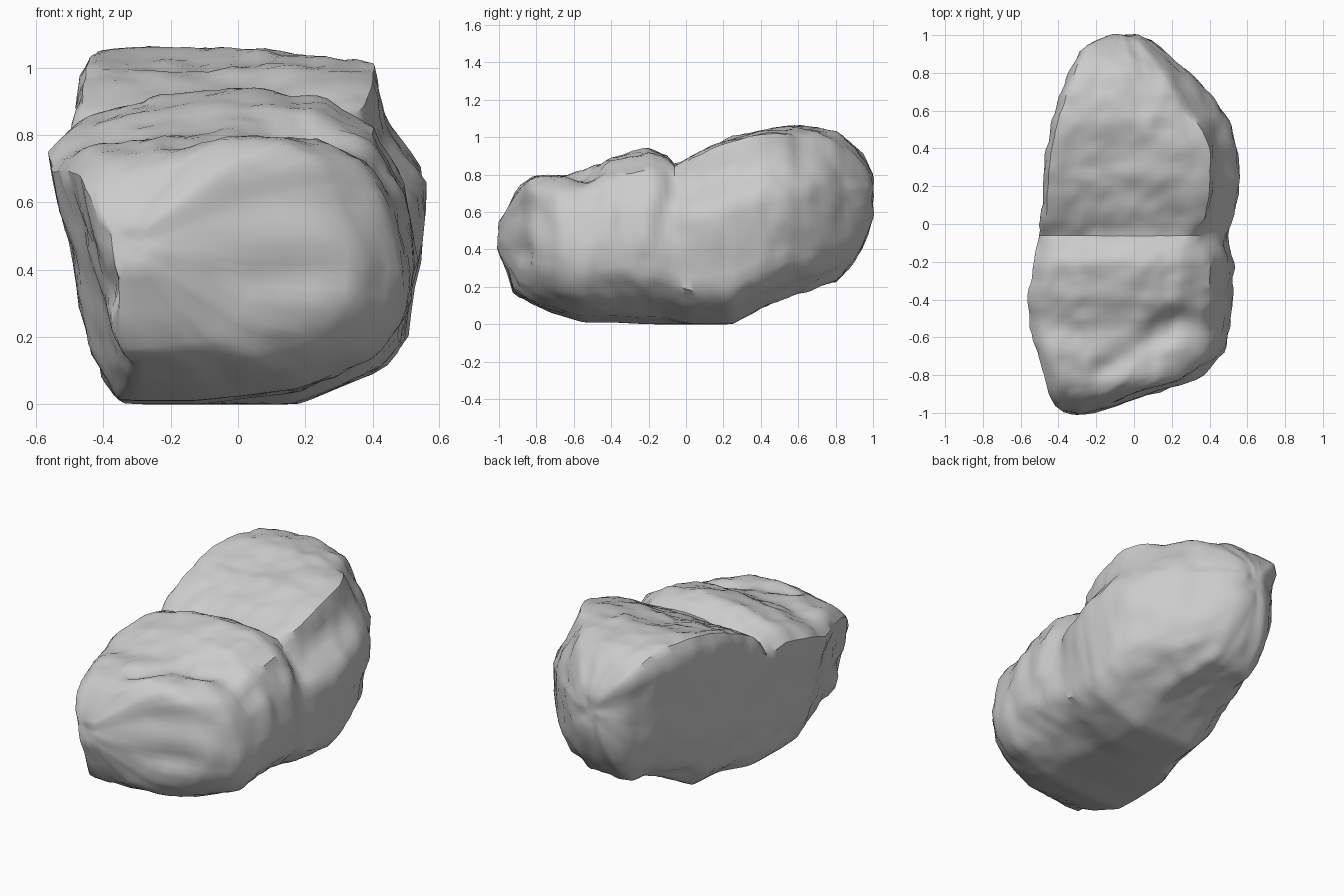
import bpy
import bmesh
import math
from mathutils import Vector, noise

default_cube = bpy.data.objects.get("Cube")
if default_cube:
    bpy.data.objects.remove(default_cube, do_unlink=True)

# Stations along the boulder: y, left edge, right edge, underside, top
STATIONS = [
    (-1, -.38, -.22, .38, .54), (-.96, -.42, -.08, .27, .62),
    (-.92, -.44, .06, .16, .72), (-.83, -.47, .34, .11, .8),
    (-.68, -.51, .48, .05, .83), (-.55, -.55, .51, .01, .83),
    (-.4, -.56, .52, .01, .9), (-.2, -.54, .53, 0, .95),
    (-.1, -.52, .52, 0, .91), (-.06, -.51, .51, 0, .86),
    (.05, -.5, .52, 0, .91), (.25, -.49, .55, 0, 1),
    (.4, -.46, .54, .09, 1.03), (.55, -.43, .5, .15, 1.06),
    (.7, -.38, .4, .2, 1.06), (.8, -.34, .3, .23, 1.03),
    (.9, -.28, .19, .33, .95), (.97, -.21, .1, .48, .87),
    (1, -.14, .02, .58, .8),
]

# Outlines in unit width and height: rounded front lobe, boxy rear, sloped end
FRONT = [(-.63, 0), (-.71, .08), (-.8, .25), (-.91, .6), (-1, .83), (-.87, .9),
         (-.42, .96), (.05, 1), (.5, .96), (.77, .87), (.94, .7), (1, .45),
         (.95, .28), (.77, .15), (.37, .04), (-.2, 0)]
REAR = [(-.48, 0), (-.7, .12), (-.84, .35), (-.95, .7), (-1, .92), (-.94, 1),
        (-.3, .985), (.1, 1), (.73, .99), (.79, .82), (1, .66), (1, .42),
        (.91, .2), (.72, .09), (.3, 0), (-.2, 0)]
END = [(-.48, 0), (-.7, .12), (-.86, .35), (-.96, .7), (-1, .88), (-.93, .99),
       (-.35, 1), (.1, .99), (.55, .93), (.78, .77), (.98, .62), (1, .42),
       (.9, .2), (.72, .09), (.3, 0), (-.2, 0)]


def lerp(a, b, t):
    return a + (b - a) * t


def smooth(t):
    t = max(0, min(1, t))
    return t * t * (3 - 2 * t)


def segment_distance(point, start, end):
    axis = end - start
    t = max(0, min(1, (point - start).dot(axis) / axis.length_squared))
    return (point - start - axis * t).length


def ring(station):
    y, left, right, low, high = station
    to_rear, to_end = smooth((y + .15) / .2), smooth((y - .4) / .25)
    points = []
    for f, r, e in zip(FRONT, REAR, END):
        u, v = (lerp(lerp(a, b, to_rear), c, to_end) for a, b, c in zip(f, r, e))
        points.append(Vector((lerp(left, right, (u + 1) / 2), y, lerp(low, high, v))))
    # Refine the outline evenly, with more points on its longer sides
    fine = []
    for i, p in enumerate(points):
        j = (i + 1) % len(points)
        steps = max(2, round(math.dist(REAR[i], REAR[j]) * 14))
        fine += [p.lerp(points[j], k / steps) for k in range(steps)]
    return fine


# Hollows worn into the stone: start, end, depth, radius
HOLLOWS = [
    # Diagonal scoop behind the brow
    (Vector((-.15, -.75, .78)), Vector((.25, -.52, .84)), .045, .08),
    # Shallow dish under the brow
    (Vector((.05, -.92, .6)), Vector((.3, -.83, .6)), .025, .1),
    # Horizontal notch across the nose
    (Vector((-.45, -.95, .33)), Vector((.3, -.85, .4)), .035, .05),
    # Cleft running down the right flank
    (Vector((.45, -.07, .8)), Vector((.53, -.13, .45)), .02, .05),
]


def sculpt(p, normal):
    # Broad lumps and small chips
    amount = .012 * noise.noise(p * 4) + .014 * noise.noise(p * 8)
    amount += .01 * noise.noise(p * 16)
    for start, end, depth, radius in HOLLOWS:
        distance = segment_distance(p, start, end)
        amount -= depth * math.exp(-(distance / radius) ** 2)
    # Keep the underside calm
    return p + normal * amount * smooth(p.z / .15)


def build_boulder():
    bm = bmesh.new()
    rings = []
    for a, b in zip(STATIONS, STATIONS[1:]):
        steps = max(1, round((b[0] - a[0]) / .03))
        for k in range(steps):
            rings.append(ring([lerp(m, n, k / steps) for m, n in zip(a, b)]))
    rings.append(ring(STATIONS[-1]))
    # Close both tips with shrinking rings
    first, last = rings[0], rings[-1]
    for scale in (.7, .35):
        for tip, place in ((first, 0), (last, len(rings) + 1)):
            centre = sum(tip, Vector()) / len(tip)
            rings.insert(place, [centre.lerp(p, scale) for p in tip])
    loops = [[bm.verts.new(p) for p in points] for points in rings]
    for lower, upper in zip(loops, loops[1:]):
        for i in range(len(lower)):
            j = (i + 1) % len(lower)
            bm.faces.new((lower[i], lower[j], upper[j], upper[i]))
    for loop in (loops[0], loops[-1]):
        bm.faces.new(loop)
    bmesh.ops.recalc_face_normals(bm, faces=bm.faces)
    bmesh.ops.smooth_vert(bm, verts=bm.verts, factor=.5,
                          use_axis_x=True, use_axis_y=True, use_axis_z=True)
    bm.normal_update()
    moved = [sculpt(v.co.copy(), v.normal.copy()) for v in bm.verts]
    for v, p in zip(bm.verts, moved):
        v.co = p
    mesh = bpy.data.meshes.new("boulder")
    bm.to_mesh(mesh)
    bm.free()
    return mesh


# Plain stone colour
stone = bpy.data.materials.new("light_grey_stone")
stone.use_nodes = True
grey = (.6, .6, .6, 1)
stone.diffuse_color = grey
stone.node_tree.nodes["Principled BSDF"].inputs["Base Color"].default_value = grey

boulder = bpy.data.objects.new("boulder", build_boulder())
boulder.data.materials.append(stone)
bpy.context.collection.objects.link(boulder)
bpy.context.view_layer.objects.active = boulder
boulder.select_set(True)
bpy.ops.object.shade_smooth_by_angle(angle=math.radians(40))
